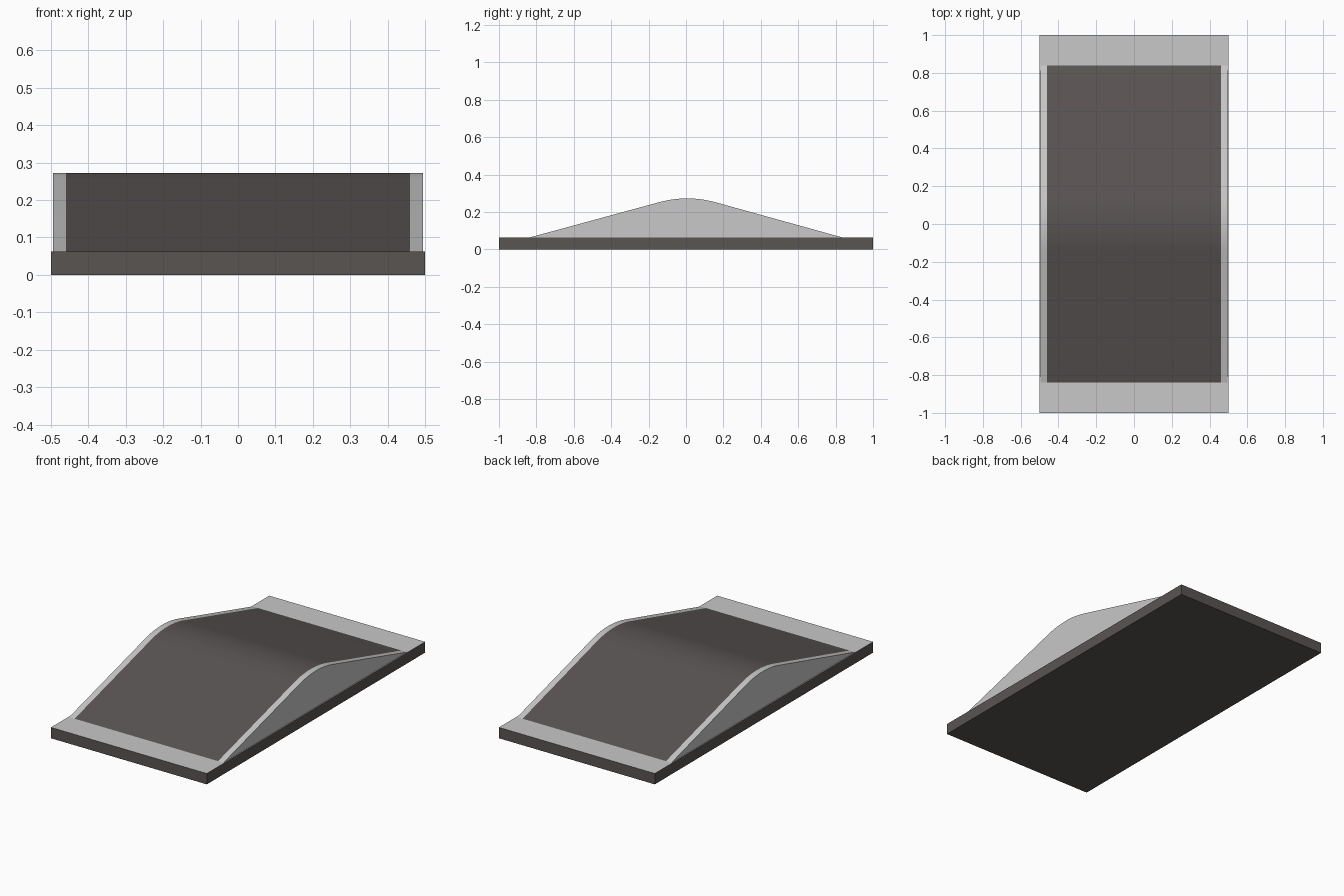
import bpy, bmesh, math

if "Cube" in bpy.data.objects:
    bpy.data.objects.remove(bpy.data.objects["Cube"])


def material(name, rgb):
    m = bpy.data.materials.new(name)
    m.diffuse_color = (*rgb, 1)
    m.use_nodes = True
    m.node_tree.nodes["Principled BSDF"].inputs["Base Color"].default_value = m.diffuse_color
    return m


light = material("light grey", (0.58, 0.58, 0.58))
dark = material("dark warm grey", (0.10, 0.089, 0.086))

BASE_TOP = 0.063


def finish(name, bm, rule):
    """Colour the faces by rule and make an object."""
    bmesh.ops.recalc_face_normals(bm, faces=bm.faces)
    for f in bm.faces:
        f.normal_update()
        f.material_index = rule(f)
    me = bpy.data.meshes.new(name)
    bm.to_mesh(me)
    bm.free()
    me.materials.append(light)
    me.materials.append(dark)
    ob = bpy.data.objects.new(name, me)
    bpy.context.collection.objects.link(ob)
    return ob


# Base slab: light top, dark sides and underside
bm = bmesh.new()
bmesh.ops.create_cube(bm, size=1)
for v in bm.verts:
    v.co.x *= 1.0
    v.co.y *= 2.0
    v.co.z = BASE_TOP if v.co.z > 0 else 0.0
finish("base_slab", bm, lambda f: 0 if f.normal.z > 0.5 else 1)

# Ramp profile in y, z: straight slopes joined by a rounded crest
foot_l, foot_r = (-0.84, BASE_TOP), (0.84, BASE_TOP)
tan_l, crest, tan_r = (-0.14, 0.2535), (0.01, 0.293), (0.16, 0.2515)
profile = [(-0.84, 0.05), foot_l]
STEPS = 14
for i in range(STEPS + 1):
    t = i / STEPS
    profile.append(tuple((1 - t) ** 2 * a + 2 * t * (1 - t) * b + t * t * c
                         for a, b, c in zip(tan_l, crest, tan_r)))
profile += [foot_r, (0.84, 0.05)]

# Ramp body: profile extruded across, with a dark running surface between light borders
bm = bmesh.new()
rings = [[bm.verts.new((x, y, z)) for y, z in profile]
         for x in (-0.495, -0.46, 0.46, 0.495)]
n = len(profile)
for a, b in zip(rings, rings[1:]):
    for i in range(n):
        j = (i + 1) % n
        bm.faces.new((a[i], a[j], b[j], b[i]))
bm.faces.new(rings[0])
bm.faces.new(rings[-1])
ramp = finish("ramp", bm, lambda f: 1 if f.normal.z > 0.5
              and abs(f.calc_center_median().x) < 0.4 else 0)

bpy.context.view_layer.objects.active = ramp
ramp.select_set(True)
bpy.ops.object.shade_smooth_by_angle(angle=math.radians(30))
